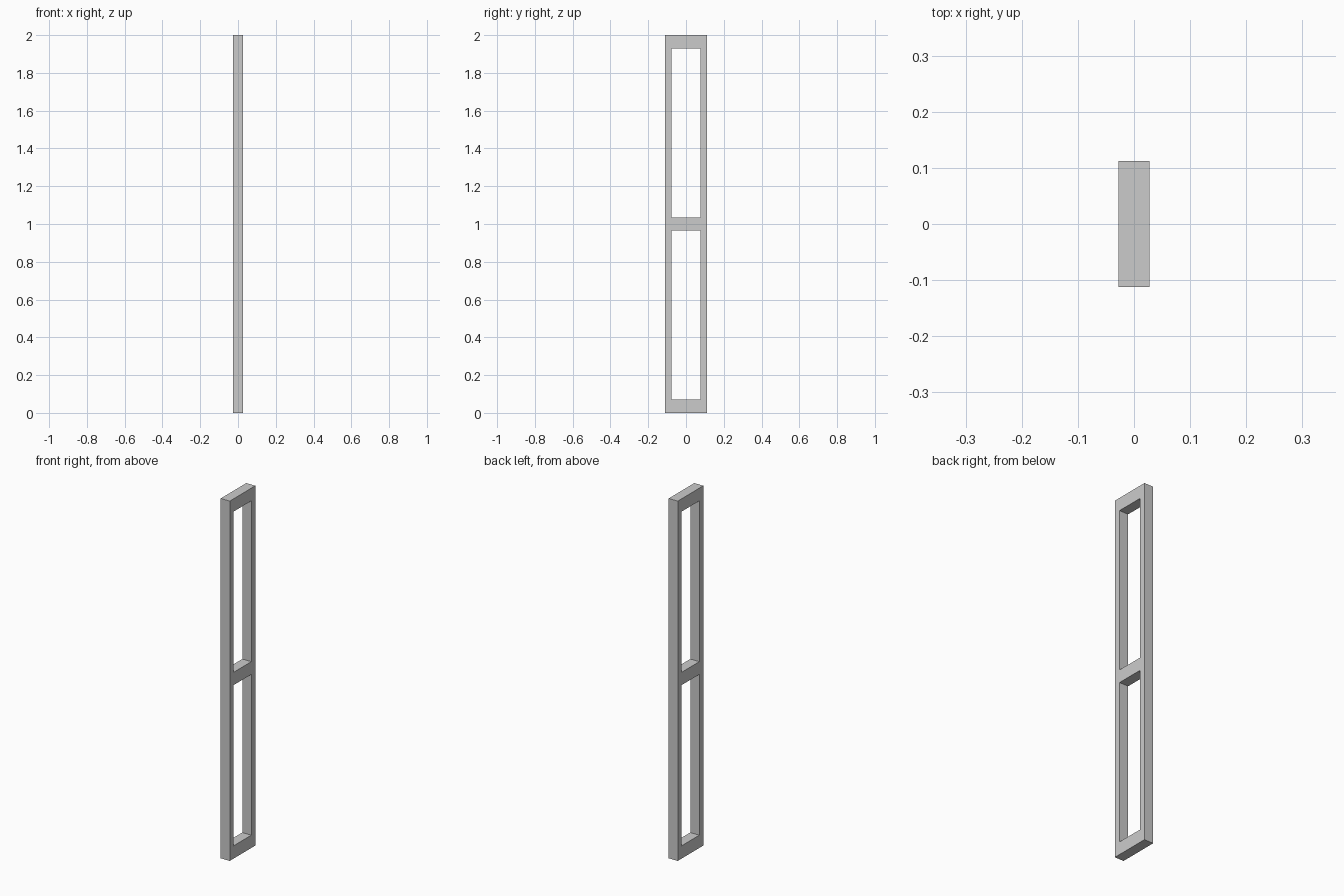
import bpy, bmesh

if "Cube" in bpy.data.objects:
    bpy.data.objects.remove(bpy.data.objects["Cube"])

HALF_DEPTH = 0.0277
YS = [-0.112, -0.077, 0.077, 0.112]               # stile edges
ZS = [0.0, 0.071, 0.9645, 1.0355, 1.929, 2.0]     # rail edges

bm = bmesh.new()

# Frame face: a grid of cells, leaving out the two window openings
grid = [[bm.verts.new((-HALF_DEPTH, y, z)) for z in ZS] for y in YS]
for i in range(len(YS) - 1):
    for j in range(len(ZS) - 1):
        if i == 1 and j in (1, 3):
            continue
        bm.faces.new((grid[i][j], grid[i + 1][j], grid[i + 1][j + 1], grid[i][j + 1]))

# Thickness: extrude the face through the depth
ext = bmesh.ops.extrude_face_region(bm, geom=bm.faces[:], use_keep_orig=True)
verts = [g for g in ext["geom"] if isinstance(g, bmesh.types.BMVert)]
bmesh.ops.translate(bm, verts=verts, vec=(2 * HALF_DEPTH, 0, 0))
bmesh.ops.recalc_face_normals(bm, faces=bm.faces[:])

mesh = bpy.data.meshes.new("window_frame")
bm.to_mesh(mesh)
bm.free()
frame = bpy.data.objects.new("window_frame", mesh)
bpy.context.collection.objects.link(frame)
